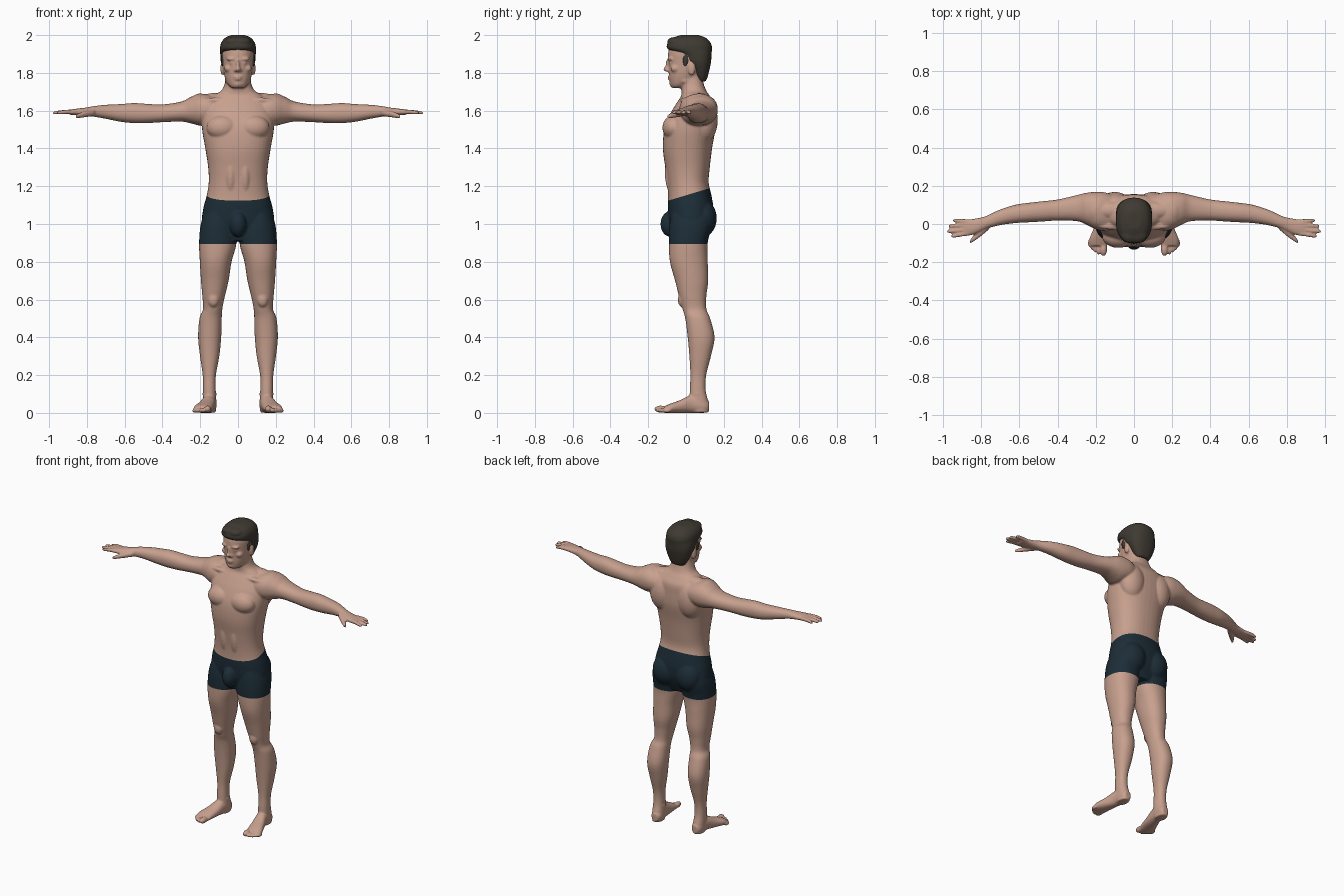
import bpy, bmesh, math
from mathutils import Vector, Matrix


def material(name, rgb):
    m = bpy.data.materials.new(name)
    m.diffuse_color = (*rgb, 1)
    return m


SKIN = material("skin", (0.57, 0.35, 0.27))
NAVY = material("navy_cloth", (0.012, 0.026, 0.038))
HAIR = material("dark_brown_hair", (0.05, 0.042, 0.032))


def spline(rings, steps=5):
    """Catmull-Rom smoothing of ring values."""
    r = [rings[0]] + list(rings) + [rings[-1]]
    out = []
    for i in range(1, len(r) - 2):
        for s in range(steps):
            t = s / steps
            out.append([0.5 * (2 * b + (c - a) * t + (2 * a - 5 * b + 4 * c - d) * t * t
                               + (3 * b - a - 3 * c + d) * t ** 3)
                        for a, b, c, d in zip(r[i - 1], r[i], r[i + 1], r[i + 2])])
    return out + [list(rings[-1])]


def loft(bm, axis, rings, n=2.2, mirror=False, seg=40):
    """Rings are (position on axis, centre u, centre v, radius u, radius v)."""
    for sx in ((1, -1) if mirror else (1,)):
        loops = []
        for t, u, v, ru, rv in spline(rings):
            loop = []
            for k in range(seg):
                c, s = math.cos(k * math.tau / seg), math.sin(k * math.tau / seg)
                a = u + ru * math.copysign(abs(c) ** (2 / n), c)
                b = v + rv * math.copysign(abs(s) ** (2 / n), s)
                x, y, z = {"x": (t, a, b), "y": (a, t, b), "z": (a, b, t)}[axis]
                loop.append(bm.verts.new((sx * x, y, z)))
            loops.append(loop)
        for p, q in zip(loops, loops[1:]):
            for k in range(seg):
                j = (k + 1) % seg
                bm.faces.new((p[k], p[j], q[j], q[k]))
        bm.faces.new(loops[0][::-1])
        bm.faces.new(loops[-1])


def blob(bm, pos, rad):
    """Ellipsoid muscle or feature, mirrored when off centre."""
    for sx in ((1, -1) if pos[0] else (1,)):
        mat = Matrix.Translation((sx * pos[0], pos[1], pos[2])) @ Matrix.Diagonal((*rad, 1))
        bmesh.ops.create_uvsphere(bm, u_segments=24, v_segments=16, radius=1, matrix=mat)


def fuse(bm, name, mat, voxel, smooth):
    """Melt the overlapping parts into one smooth skin."""
    bmesh.ops.recalc_face_normals(bm, faces=bm.faces)
    me = bpy.data.meshes.new(name)
    bm.to_mesh(me)
    bm.free()
    ob = bpy.data.objects.new(name, me)
    bpy.context.collection.objects.link(ob)
    r = ob.modifiers.new("fuse", 'REMESH')
    r.mode, r.voxel_size = 'VOXEL', voxel
    s = ob.modifiers.new("soften", 'SMOOTH')
    s.factor, s.iterations = 0.5, smooth
    dg = bpy.context.evaluated_depsgraph_get()
    ob.data = bpy.data.meshes.new_from_object(ob.evaluated_get(dg))
    ob.modifiers.clear()
    ob.data.materials.clear()
    ob.data.materials.append(mat)
    ob.data.polygons.foreach_set("use_smooth", [True] * len(ob.data.polygons))
    return ob


body = bmesh.new()
# torso and neck
loft(body, "z", [(.91, 0, .02, .10, .08), (1.0, 0, .025, .185, .112), (1.08, 0, .025, .184, .12),
                 (1.15, 0, .02, .166, .115), (1.22, 0, .01, .155, .11), (1.30, 0, .008, .158, .118),
                 (1.40, 0, .008, .173, .13), (1.50, 0, .02, .19, .135), (1.58, 0, .035, .19, .12),
                 (1.64, 0, .05, .17, .10), (1.68, 0, .05, .13, .075), (1.71, 0, .04, .085, .065),
                 (1.76, 0, .03, .067, .06), (1.82, 0, .03, .062, .06)], n=2.3)
# legs
loft(body, "z", [(1.08, .10, .03, .07, .10), (1.0, .105, .025, .092, .112), (.9, .107, .012, .099, .103),
                 (.8, .118, .015, .084, .10), (.7, .123, .03, .073, .088), (.62, .129, .035, .06, .073),
                 (.55, .134, .045, .051, .063), (.5, .145, .062, .059, .066), (.4, .15, .08, .061, .071),
                 (.3, .15, .075, .051, .057), (.2, .152, .065, .035, .042), (.12, .152, .062, .034, .042),
                 (.05, .15, .07, .036, .05), (.002, .15, .075, .032, .045)], mirror=True)
# feet
loft(body, "y", [(.122, .148, .035, .02, .025), (.095, .149, .038, .035, .038), (.03, .155, .047, .037, .047),
                 (-.03, .17, .034, .044, .034), (-.08, .184, .025, .05, .025),
                 (-.115, .186, .018, .046, .018)], mirror=True)
for x, y, w, l in ((.16, -.134, .019, .034), (.185, -.135, .012, .027), (.203, -.126, .011, .025),
                   (.218, -.115, .011, .023), (.231, -.1, .011, .021)):
    blob(body, (x, y, w + .001), (w, l, w))
# arms and palms
loft(body, "x", [(.08, .06, 1.60, .08, .06), (.15, .065, 1.605, .10, .077), (.2, .07, 1.605, .098, .084),
                 (.25, .08, 1.603, .083, .07), (.3, .083, 1.595, .068, .053), (.4, .073, 1.586, .055, .047),
                 (.48, .066, 1.585, .053, .051), (.55, .06, 1.587, .051, .053), (.62, .053, 1.588, .048, .047),
                 (.7, .035, 1.594, .041, .037), (.77, .01, 1.596, .034, .027), (.80, -.002, 1.594, .036, .023),
                 (.85, -.016, 1.593, .042, .018), (.89, -.018, 1.592, .042, .014)], mirror=True)
# fingers
for y0, y1, tip in ((-.049, -.063, .957), (-.028, -.038, .979), (-.006, -.011, .972), (.014, .018, .948)):
    loft(body, "x", [(.86, y0, 1.593, .0115, .012), (.91, (y0 + y1) / 2, 1.594, .0108, .0115),
                     (tip - .012, y1, 1.589, .0095, .0095), (tip, y1, 1.588, .005, .005)], mirror=True, seg=16)
# thumbs
loft(body, "x", [(.76, -.008, 1.59, .022, .018), (.81, -.05, 1.581, .021, .016), (.84, -.076, 1.574, .016, .013),
                 (.858, -.093, 1.57, .009, .009)], mirror=True, seg=20)
# muscles and joints
for pos, rad in [((.082, -.065, 1.51), (.085, .06, .065)), ((.1, .098, 1.55), (.085, .07, .12)),
                 ((.038, -.056, 1.27), (.036, .056, .13)), ((.085, .085, 1.03), (.086, .078, .10)),
                 ((0, -.083, 1.0), (.045, .052, .068)), ((.13, -.02, .6), (.03, .023, .04)),
                 ((.10, .07, 1.66), (.11, .045, .035)), ((.1, -.01, 1.655), (.09, .02, .015)),
                 ((.2, .07, 1.625), (.06, .08, .066)), ((.15, .062, .1), (.039, .02, .018))]:
    blob(body, pos, rad)
# head
loft(body, "z", [(1.72, 0, -.042, .03, .032), (1.735, 0, -.033, .05, .048), (1.77, 0, -.008, .068, .08),
                 (1.81, 0, .005, .077, .095), (1.85, 0, .013, .081, .107), (1.9, 0, .018, .085, .113),
                 (1.94, 0, .02, .08, .105), (1.97, 0, .02, .062, .08), (1.985, 0, .02, .035, .045)])
# nose, brow, eyes, lips, chin, cheeks, ears
for pos, rad in [((0, -.1, 1.82), (.014, .021, .014)), ((0, -.092, 1.845), (.009, .017, .032)),
                 ((.012, -.092, 1.814), (.01, .013, .009)), ((.032, -.08, 1.874), (.03, .018, .01)),
                 ((.032, -.078, 1.853), (.015, .014, .008)), ((0, -.084, 1.779), (.024, .015, .006)),
                 ((0, -.082, 1.767), (.02, .015, .006)), ((0, -.066, 1.742), (.027, .022, .018)),
                 ((.052, -.055, 1.823), (.021, .027, .02)), ((.083, .03, 1.823), (.01, .02, .036)),
                 ((.055, .0, 1.76), (.014, .035, .018))]:
    blob(body, pos, rad)
figure = fuse(body, "body", SKIN, .0055, 5)

# hair cap with sideburns
hair = bmesh.new()
loft(hair, "z", [(1.755, 0, .08, .045, .025), (1.78, 0, .08, .06, .035), (1.82, 0, .075, .078, .05),
                 (1.86, 0, .062, .091, .071), (1.895, 0, .052, .094, .083), (1.92, 0, .025, .095, .112),
                 (1.935, 0, .018, .095, .12), (1.96, 0, .017, .089, .113), (1.985, 0, .018, .069, .088),
                 (2.001, 0, .02, .035, .045)], n=2.4)
blob(hair, (.081, -.004, 1.865), (.009, .014, .034))
blob(hair, (.02, -.055, 1.965), (.05, .045, .025))
fuse(hair, "hair", HAIR, .006, 4)

# shorts: cut the body at the waistband and hems, then split that region off
WAIST_P, WAIST_N = Vector((0, 0, 1.152)), Vector((0, -.3, 1)).normalized()
HEM = .895
bm = bmesh.new()
bm.from_mesh(figure.data)
for co, no in ((WAIST_P, WAIST_N), (Vector((0, 0, HEM)), Vector((0, 0, 1)))):
    bmesh.ops.bisect_plane(bm, geom=bm.verts[:] + bm.edges[:] + bm.faces[:], plane_co=co, plane_no=no, dist=1e-5)


def in_shorts(f):
    c = f.calc_center_median()
    return c.z > HEM and (c - WAIST_P).dot(WAIST_N) < 0


cloth = bm.copy()
bmesh.ops.delete(cloth, geom=[f for f in cloth.faces if not in_shorts(f)], context='FACES')
bmesh.ops.delete(bm, geom=[f for f in bm.faces if in_shorts(f)], context='FACES')
bm.to_mesh(figure.data)
shorts_mesh = bpy.data.meshes.new("shorts")
cloth.to_mesh(shorts_mesh)
shorts_mesh.materials.append(NAVY)
bpy.context.collection.objects.link(bpy.data.objects.new("shorts", shorts_mesh))
bm.free()
cloth.free()
